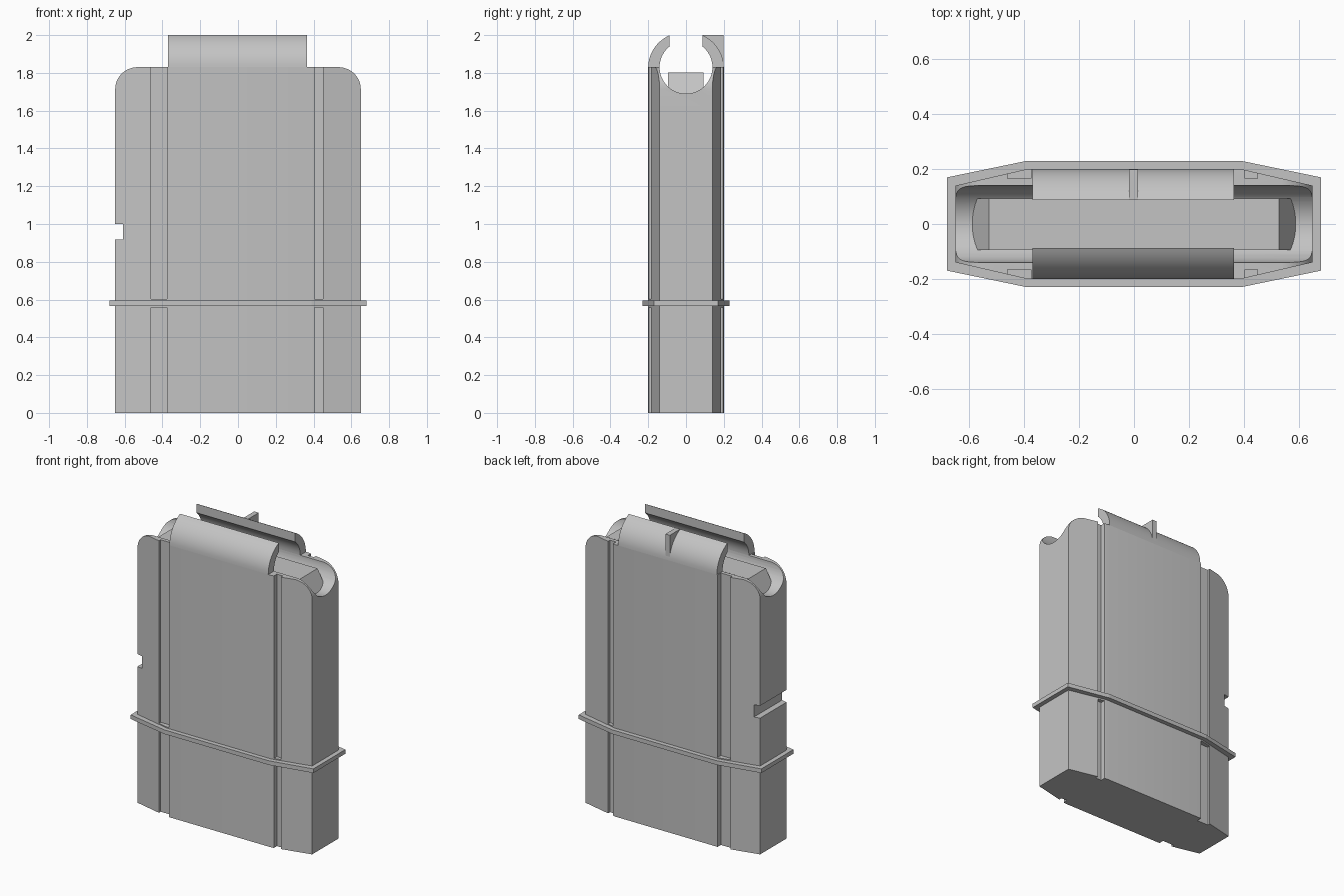
import bpy, bmesh, math
from mathutils import Vector

cube = bpy.data.objects.get("Cube")
if cube:
    bpy.data.objects.remove(cube, do_unlink=True)

grey = bpy.data.materials.new("plain grey")
grey.use_nodes = True
COLOR = (0.55, 0.55, 0.55, 1)
grey.diffuse_color = COLOR
grey.node_tree.nodes["Principled BSDF"].inputs["Base Color"].default_value = COLOR


def prism(name, pts, axis, lo, hi):
    """Extrude a closed 2D outline along an axis (outline uses the other two axes in order)."""
    def place(p, t):
        c = list(p)
        c.insert(axis, t)
        return Vector(c)
    bm = bmesh.new()
    face = bm.faces.new([bm.verts.new(place(p, lo)) for p in pts])
    ext = bmesh.ops.extrude_face_region(bm, geom=[face])
    move = place((0, 0), hi - lo)
    bmesh.ops.translate(bm, vec=move, verts=[v for v in ext["geom"] if isinstance(v, bmesh.types.BMVert)])
    bmesh.ops.recalc_face_normals(bm, faces=bm.faces)
    mesh = bpy.data.meshes.new(name)
    bm.to_mesh(mesh)
    bm.free()
    mesh.materials.append(grey)
    ob = bpy.data.objects.new(name, mesh)
    bpy.context.collection.objects.link(ob)
    return ob


def rect(a0, a1, b0, b1):
    return [(a0, b0), (a1, b0), (a1, b1), (a0, b1)]


def arc(cx, cy, rx, ry, start, end, n):
    return [(cx + rx * math.cos(math.radians(start + (end - start) * i / n)),
             cy + ry * math.sin(math.radians(start + (end - start) * i / n))) for i in range(n + 1)]


def activate(ob):
    bpy.ops.object.select_all(action='DESELECT')
    ob.select_set(True)
    bpy.context.view_layer.objects.active = ob


def cut(ob, tool, operation='DIFFERENCE'):
    activate(ob)
    mod = ob.modifiers.new("cut", 'BOOLEAN')
    mod.operation, mod.object, mod.solver = operation, tool, 'EXACT'
    bpy.ops.object.modifier_apply(modifier=mod.name)
    bpy.data.objects.remove(tool, do_unlink=True)


def smooth(ob):
    activate(ob)
    bpy.ops.object.shade_smooth_by_angle(angle=math.radians(25))


def octagon(end_x, end_y, flat_x, flat_y):
    half = [(end_x, -end_y), (end_x, end_y), (flat_x, flat_y)]
    half.append((-flat_x, flat_y))
    return half + [(-x, -y) for x, y in half]


TOP = 1.83

# Body: chamfered box trimmed by a front outline with round shoulders and a side notch
body = prism("body", octagon(0.65, 0.14, 0.39, 0.2), 2, 0, TOP)
outline = [(-0.8, -0.2), (0.8, -0.2), (0.8, 1.6), (0.65, 1.6)]
outline += arc(0.53, 1.715, 0.12, 0.115, 0, 90, 12)
outline += arc(-0.53, 1.715, 0.12, 0.115, 90, 180, 12)
outline += [(-0.65, 1.6), (-0.8, 1.6), (-0.8, 1.0), (-0.61, 1.0), (-0.61, 0.917), (-0.8, 0.917)]
# lift the top of the trimming shape clear of the flat top
outline = [(x, z + 0.0005 if z > 1.65 else z) for x, z in outline]
cut(body, prism("trim", outline, 1, -0.4, 0.4), 'INTERSECT')

# Round channel along the top
cut(body, prism("channel", arc(0, TOP, 0.14, 0.14, 0, 352.5, 47), 0, -1, 1))

# Vertical grooves on both broad faces, interrupted at the band
for x0, x1 in ((-0.46, -0.375), (0.405, 0.45)):
    for y0, y1 in ((-0.3, -0.165), (0.165, 0.3)):
        for z0, z1 in ((-0.1, 0.557), (0.602, 2.1)):
            cut(body, prism("groove", rect(x0, x1, y0, y1), 2, z0, z1))
smooth(body)

# Thin band around the body
prism("band", octagon(0.68, 0.17, 0.39, 0.23), 2, 0.567, 0.595)

# Follower block with sloping ends inside the channel
prism("follower", [(-0.605, 1.66), (0.605, 1.66), (0.528, 1.803), (-0.528, 1.803)], 1, -0.095, 0.092)

# Curved feed lips, front and back
LIP_Y = 0.087
outer_end = math.degrees(math.acos(LIP_Y / 0.2))
inner_end = math.degrees(math.acos(LIP_Y / 0.14))
lip = arc(0, TOP, 0.2, 0.188, 0, outer_end, 12) + arc(0, TOP, 0.14, 0.14, inner_end, 0, 10)
for name, side in (("front_lip", -1), ("back_lip", 1)):
    smooth(prism(name, [(side * y, z) for y, z in lip], 0, -0.37, 0.365))

# Small upright rib on the back lip
prism("back_rib", [(LIP_Y, 2.0), (0.198, 2.0), (0.198, TOP), (0.16, TOP), (0.16, 1.9), (0.1, 1.96)],
      0, -0.018, 0.015)
